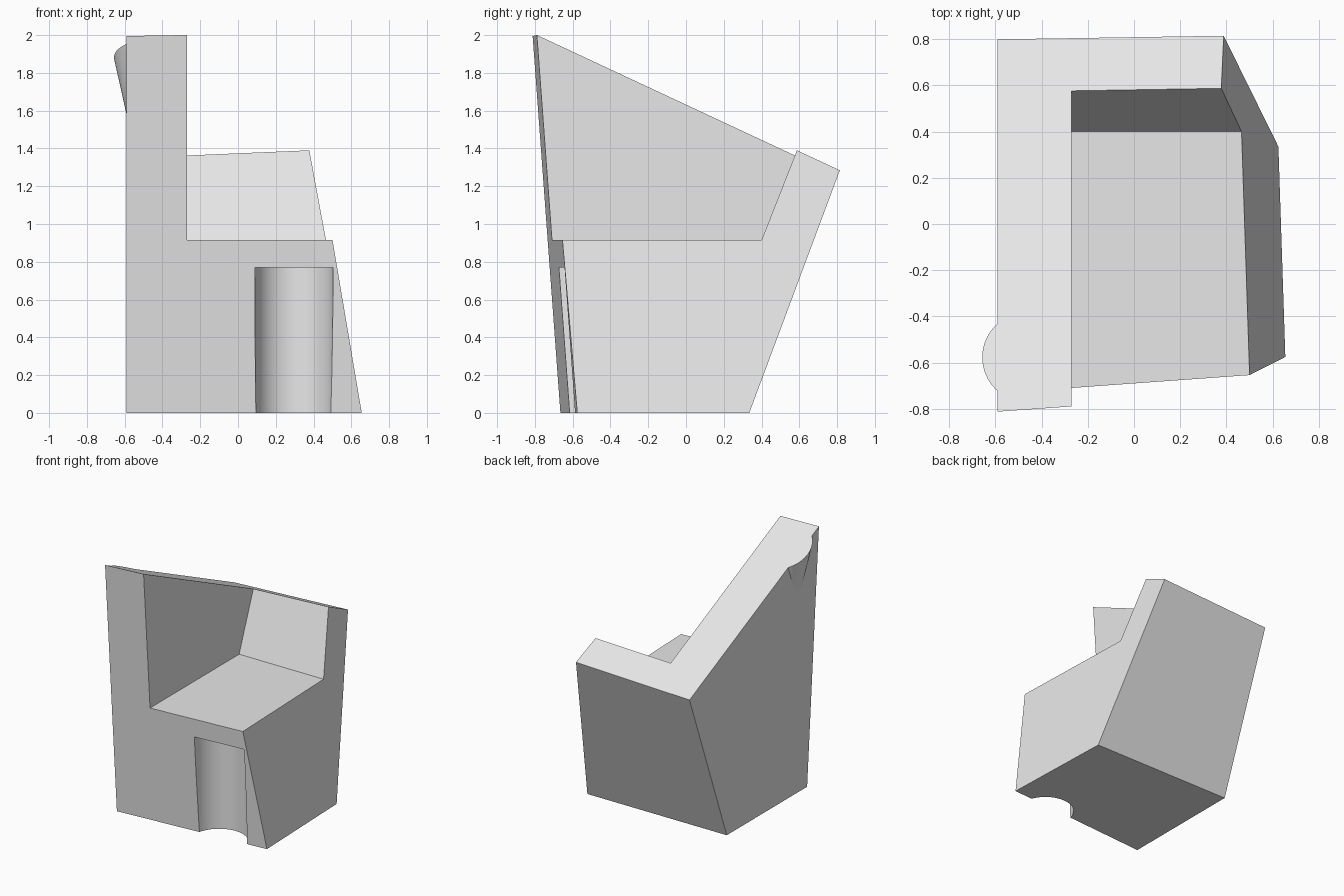
import bpy, bmesh
from mathutils import Matrix, Vector

cube = bpy.data.objects.get("Cube")
if cube:
    bpy.data.objects.remove(cube, do_unlink=True)

grey = bpy.data.materials.new("plain grey")
grey.use_nodes = True
colour = (0.8, 0.8, 0.8, 1)
grey.diffuse_color = colour
grey.node_tree.nodes["Principled BSDF"].inputs["Base Color"].default_value = colour

# Sloping planes of the seat block: point, outward normal
TOP = ((-0.59, -0.812, 1.995), (-0.05, 0.467, 1))
BACK = ((0, 0.335, 0), (0, 1, -0.3735))
FRONT = ((-0.59, -0.665, 0), (0.072, -1, -0.0737))
SIDE = ((0.655, -0.575, 0), (1, 0.033, 0.172))
WALL = ((-0.59, 0, 0), (-1, 0, 0))
FLOOR = ((0, 0, 0), (0, 0, -1))


def clip(bm, planes):
    """Cut a solid by each plane and cap the opening."""
    for point, normal in planes:
        geom = bm.verts[:] + bm.edges[:] + bm.faces[:]
        cut = bmesh.ops.bisect_plane(bm, geom=geom, plane_co=Vector(point),
                                     plane_no=Vector(normal).normalized(),
                                     clear_outer=True)["geom_cut"]
        edges = [e for e in cut if isinstance(e, bmesh.types.BMEdge)]
        bmesh.ops.contextual_create(bm, geom=edges)
    bmesh.ops.recalc_face_normals(bm, faces=bm.faces[:])


def make(name, bm):
    mesh = bpy.data.meshes.new(name)
    bm.to_mesh(mesh)
    bm.free()
    mesh.materials.append(grey)
    obj = bpy.data.objects.new(name, mesh)
    bpy.context.collection.objects.link(obj)
    return obj


def block(name, planes):
    bm = bmesh.new()
    bmesh.ops.create_cube(bm, size=6)
    clip(bm, planes)
    return make(name, bm)


def cone(name, x, y, z0, z1, r0, r1, planes=()):
    bm = bmesh.new()
    place = Matrix.Translation((x, y, (z0 + z1) / 2))
    bmesh.ops.create_cone(bm, cap_ends=True, segments=64, radius1=r0,
                          radius2=r1, depth=z1 - z0, matrix=place)
    clip(bm, planes)
    return make(name, bm)


def activate(obj):
    bpy.ops.object.select_all(action="DESELECT")
    obj.select_set(True)
    bpy.context.view_layer.objects.active = obj


def carve(obj, cutter):
    cutter.hide_render = True
    mod = obj.modifiers.new("carve", "BOOLEAN")
    mod.operation = "DIFFERENCE"
    mod.solver = "EXACT"
    mod.object = cutter
    activate(obj)
    bpy.ops.object.modifier_apply(modifier=mod.name)
    bpy.data.objects.remove(cutter, do_unlink=True)


# Seat block with one tall arm
seat = block("seat", [TOP, BACK, FRONT, SIDE, WALL, FLOOR])

# Open sitting space beside the arm
carve(seat, block("sitting_space", [((-0.27, 0, 0), (-1, 0, 0)),
                                    ((0, 0, 0.915), (0, 0, -1)),
                                    ((0, 0.4, 0.915), (0, 1, -0.394))]))

# Round upright recess in the front
carve(seat, cone("front_recess", 0.2975, -0.66, -0.5, 0.77, 0.2075, 0.2075))

# Tapered bulge on the outside of the arm
bulge = cone("arm_bulge", -0.467, -0.557, 1.03, 2.2, 0, 0.262,
             [TOP, ((-0.585, 0, 0), (1, 0, 0))])

for part in (seat, bulge):
    activate(part)
    bpy.ops.object.shade_smooth_by_angle()
